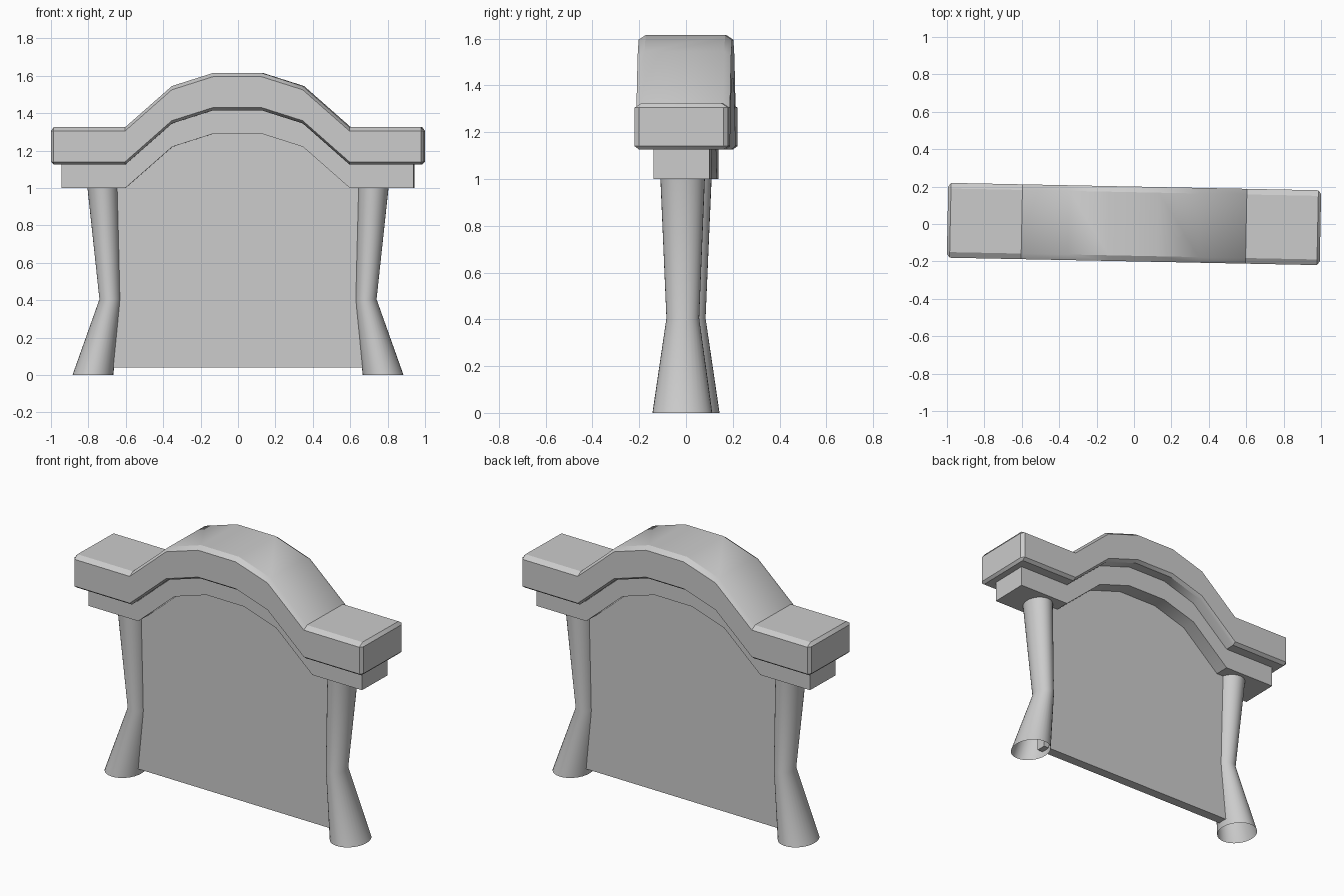
import bpy, math
from mathutils import Matrix

if "Cube" in bpy.data.objects:
    bpy.data.objects.remove(bpy.data.objects["Cube"])

TURN = Matrix.Rotation(-0.02, 4, 'Z')      # whole piece sits very slightly turned
ARCH = [(-0.6, 1.325), (-0.35, 1.545), (-0.13, 1.615),
        (0.13, 1.615), (0.35, 1.545), (0.6, 1.325)]
FLAT = 1.325


def loft(name, loops, caps=True):
    """Skin a list of equal-length closed loops."""
    n = len(loops[0])
    verts = [p for loop in loops for p in loop]
    faces = []
    for i in range(len(loops) - 1):
        for j in range(n):
            k = (j + 1) % n
            faces.append((i * n + j, i * n + k, (i + 1) * n + k, (i + 1) * n + j))
    if caps:
        faces.append(tuple(reversed(range(n))))
        faces.append(tuple(range((len(loops) - 1) * n, len(loops) * n)))
    mesh = bpy.data.meshes.new(name)
    mesh.from_pydata(verts, [], faces)
    mesh.transform(TURN)
    obj = bpy.data.objects.new(name, mesh)
    bpy.context.collection.objects.link(obj)
    bpy.ops.object.select_all(action='DESELECT')
    obj.select_set(True)
    bpy.context.view_layer.objects.active = obj
    bpy.ops.object.shade_smooth_by_angle(angle=math.radians(30))
    return obj


def stations(end_x):
    return [(-end_x, FLAT)] + ARCH + [(end_x, FLAT)]


def sweep(section, end_x):
    """Section points are (y, offset below the arch line)."""
    return [[(x, y, z + dz) for y, dz in section] for x, z in stations(end_x)]


# Chamfered cap rail with chamfered ends
cap_section = [(-0.2, -0.185), (-0.18, -0.2), (0.18, -0.2), (0.2, -0.185),
               (0.2, -0.02), (0.17, 0), (-0.17, 0), (-0.2, -0.02)]
end_section = [(-0.18, -0.185), (-0.17, -0.185), (0.17, -0.185), (0.18, -0.185),
               (0.18, -0.02), (0.17, -0.02), (-0.17, -0.02), (-0.18, -0.02)]
ends = [[(s * 0.997, y, FLAT + dz) for y, dz in end_section] for s in (-1, 1)]
loft("cap_rail", [ends[0]] + sweep(cap_section, 0.982) + [ends[1]])

# Narrower moulding under the cap
loft("lower_moulding", sweep([(-0.12, -0.325), (0.12, -0.325),
                              (0.12, -0.19), (-0.12, -0.19)], 0.942))

# Thin flat panel between the legs
T = 0.03
loft("panel", [[(x, -T, 0.04), (x, T, 0.04), (x, T, z - 0.31), (x, -T, z - 0.31)]
               for x, z in stations(0.70)])

# Pinched oval legs, open at the ends: (z, centre x, radius x, radius y)
LEG = [(0, 0.776, 0.109, 0.128), (0.405, 0.683, 0.058, 0.07), (1.0, 0.723, 0.082, 0.095)]
SIDES = 32
for side, s in (("left", -1), ("right", 1)):
    loops = []
    for z, cx, rx, ry in LEG:
        loops.append([(s * (cx + rx * math.cos(a)), s * ry * math.sin(a), z)
                      for a in (math.tau * i / SIDES for i in range(SIDES))])
    # flip not needed: both legs wind the same way after the half-turn
    loft(side + "_leg", loops, caps=False)

# Consistent outward normals on the swept parts
for name in ("cap_rail", "lower_moulding", "panel"):
    obj = bpy.data.objects[name]
    bpy.ops.object.select_all(action='DESELECT')
    obj.select_set(True)
    bpy.context.view_layer.objects.active = obj
    bpy.ops.object.mode_set(mode='EDIT')
    bpy.ops.mesh.select_all(action='SELECT')
    bpy.ops.mesh.normals_make_consistent(inside=False)
    bpy.ops.object.mode_set(mode='OBJECT')
